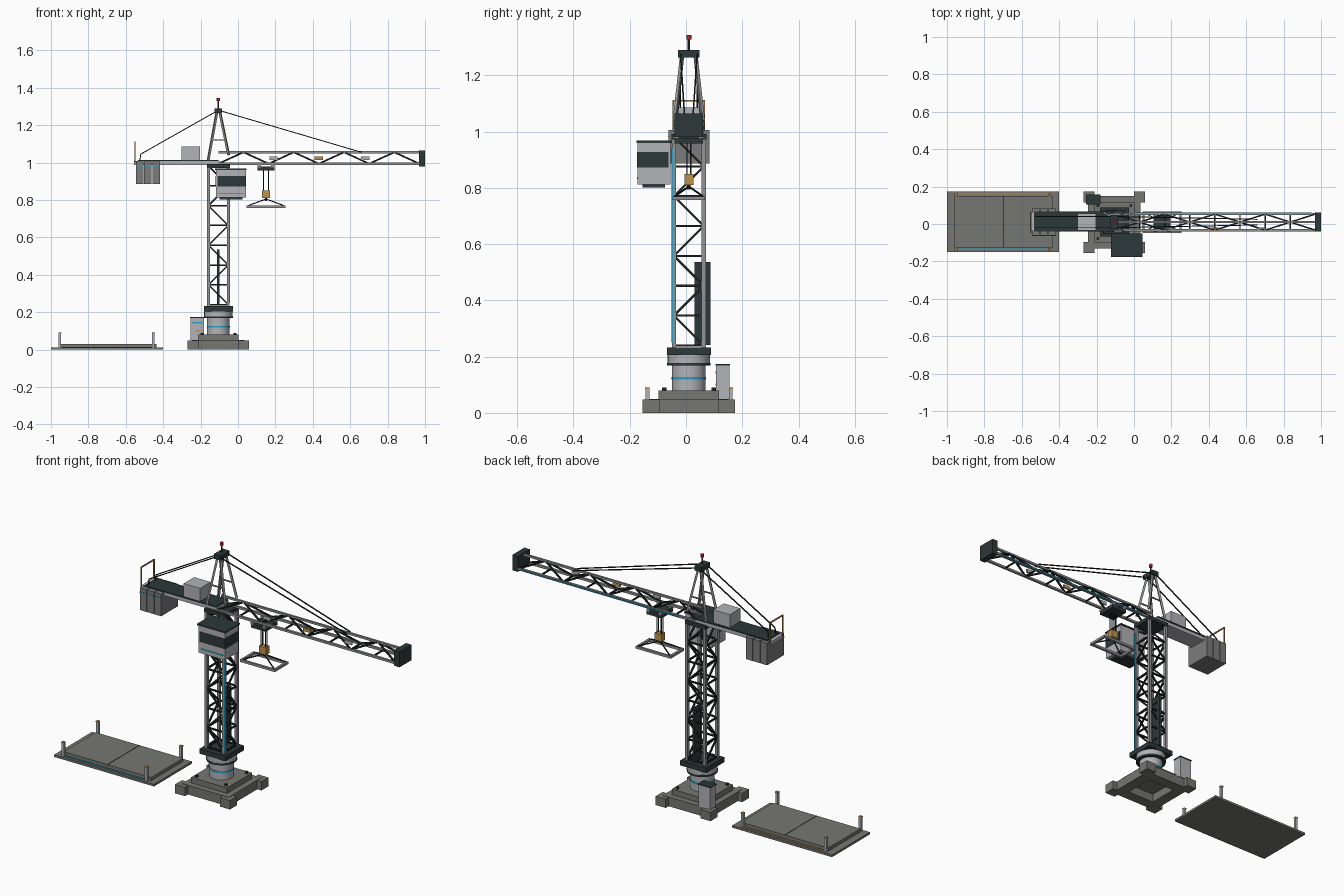
import bpy, bmesh, math
from mathutils import Vector, Matrix

if "Cube" in bpy.data.objects:
    bpy.data.objects.remove(bpy.data.objects["Cube"])

COLORS = {
    "concrete": (0.18, 0.18, 0.165), "weight_grey": (0.2, 0.2, 0.205),
    "pale_panel": (0.45, 0.455, 0.48), "steel": (0.29, 0.295, 0.3),
    "dark_green_grey": (0.026, 0.04, 0.04), "black_brace": (0.015, 0.018, 0.018),
    "cyan": (0.02, 0.36, 0.6), "amber": (0.52, 0.29, 0.08), "red": (0.45, 0.015, 0.03),
}
MATS = {}
for n, c in COLORS.items():
    MATS[n] = bpy.data.materials.new(n)
    MATS[n].diffuse_color = (*c, 1)

CX, CY = -0.105, 0.01          # crane axis


class Part:
    """Collects primitives of one colour into one object."""
    def __init__(self, name, mat):
        self.name, self.mat, self.bm = name, mat, bmesh.new()

    def box(self, x0, x1, y0, y1, z0, z1):
        m = Matrix.Translation(((x0 + x1) / 2, (y0 + y1) / 2, (z0 + z1) / 2))
        bmesh.ops.create_cube(self.bm, size=1, matrix=m @ Matrix.Diagonal((x1 - x0, y1 - y0, z1 - z0, 1)))
        return self

    def square(self, h, z0, z1, x=CX, y=CY):
        return self.box(x - h, x + h, y - h, y + h, z0, z1)

    def cyl(self, r, z0, z1, x=CX, y=CY, n=24):
        bmesh.ops.create_cone(self.bm, cap_ends=True, segments=n, radius1=r, radius2=r, depth=z1 - z0,
                              matrix=Matrix.Translation((x, y, (z0 + z1) / 2)))
        return self

    def bar(self, p, q, w):
        p, q = Vector(p), Vector(q)
        d = q - p
        m = Matrix.Translation((p + q) / 2) @ d.to_track_quat('Z', 'Y').to_matrix().to_4x4()
        bmesh.ops.create_cube(self.bm, size=1, matrix=m @ Matrix.Diagonal((w, w, d.length, 1)))
        return self

    def done(self, smooth=False):
        me = bpy.data.meshes.new(self.name)
        self.bm.to_mesh(me)
        self.bm.free()
        me.materials.append(MATS[self.mat])
        ob = bpy.data.objects.new(self.name, me)
        bpy.context.collection.objects.link(ob)
        if smooth:
            bpy.context.view_layer.objects.active = ob
            ob.select_set(True)
            bpy.ops.object.shade_smooth_by_angle(angle=math.radians(35))
            ob.select_set(False)


SIGNS = [(a, b) for a in (-1, 1) for b in (-1, 1)]

# Loading pad with corner posts and edge lines
Part("pad_slab", "concrete").box(-1, -0.4, -0.15, 0.175, 0, 0.012).done()
Part("pad_deck", "concrete").box(-0.96, -0.435, -0.125, 0.15, 0.012, 0.03).done()
Part("pad_seam", "dark_green_grey").box(-0.7, -0.695, -0.125, 0.15, 0.03, 0.031).done()
Part("pad_front_line", "cyan").box(-0.94, -0.46, -0.137, -0.131, 0.012, 0.015).done()
Part("pad_back_line", "amber").box(-0.94, -0.46, 0.157, 0.163, 0.012, 0.015).done()
posts, caps = Part("pad_posts", "pale_panel"), Part("pad_post_caps", "amber")
for sx, sy in SIGNS:
    x, y = -0.7025 + sx * 0.25, 0.0105 + sy * 0.148
    posts.square(0.007, 0.012, 0.085, x, y)
    caps.square(0.008, 0.085, 0.091, x, y)
posts.done()
caps.done()

# Foundation: open square frame, corner feet, stepped plinth and bolts
f = Part("foundation", "concrete")
f.box(CX - .14, CX + .14, CY - .14, CY - .08, 0, .05).box(CX - .14, CX + .14, CY + .08, CY + .14, 0, .05)
f.box(CX - .14, CX - .08, CY - .08, CY + .08, 0, .05).box(CX + .08, CX + .14, CY - .08, CY + .08, 0, .05)
bolts = Part("plinth_bolts", "dark_green_grey")
for sx, sy in SIGNS:
    f.square(0.03, 0, 0.048, CX + sx * 0.135, CY + sy * 0.135)
    bolts.cyl(0.008, 0.08, 0.09, CX + sx * 0.088, CY + sy * 0.088, 8)
f.square(0.108, 0.045, 0.08)
f.done()
bolts.done()

# Pedestal and turntable
Part("pedestal", "pale_panel").cyl(0.06, 0.08, 0.17).done(True)
Part("pedestal_band", "cyan").cyl(0.0615, 0.118, 0.127).done(True)
Part("lower_ring", "dark_green_grey").cyl(0.077, 0.168, 0.178).done(True)
Part("collar", "pale_panel").cyl(0.076, 0.178, 0.205).done(True)
Part("turntable", "dark_green_grey").square(0.078, 0.205, 0.232).done()

# Control cabinet beside the pedestal
Part("cabinet", "pale_panel").box(-0.253, -0.182, 0.107, 0.154, 0.05, 0.168).done()
Part("cabinet_roof", "dark_green_grey").box(-0.256, -0.179, 0.104, 0.157, 0.168, 0.173).done()
Part("cabinet_stripe", "cyan").box(-0.243, -0.192, 0.104, 0.107, 0.14, 0.148).done()
Part("cabinet_label", "amber").box(-0.228, -0.2, 0.104, 0.107, 0.098, 0.105).done()

# Lattice mast
legs, brace = Part("mast_legs", "steel"), Part("mast_bracing", "black_brace")
H, Z0, BAY = 0.053, 0.24, 0.106
for sx, sy in SIGNS:
    legs.square(0.0075, 0.23, 0.99, CX + sx * H, CY + sy * H)
for i in range(8):
    z = Z0 + i * BAY
    for s in (-1, 1):
        brace.bar((CX - H, CY + s * H, z), (CX + H, CY + s * H, z), 0.008)
        brace.bar((CX + s * H, CY - H, z), (CX + s * H, CY + H, z), 0.008)
        if i < 7:
            k = 1 if i % 2 else -1
            brace.bar((CX - k * H, CY + s * H, z), (CX + k * H, CY + s * H, z + BAY), 0.008)
            brace.bar((CX + s * H, CY - k * H, z), (CX + s * H, CY + k * H, z + BAY), 0.008)
legs.done()
brace.done()
Part("mast_cable", "cyan").box(CX + .058, CX + .062, CY - .061, CY - .057, 0.25, 0.94).done()
Part("ladder_panel", "dark_green_grey").box(CX - .006, CX + .006, 0.03, 0.087, 0.242, 0.536).done()
Part("slewing_plate", "dark_green_grey").square(0.062, 0.972, 0.992).done()

# Operator cab
Part("cab_body", "pale_panel").box(-0.117, 0.042, -0.172, -0.055, 0.812, 0.96).done()
Part("cab_roof", "dark_green_grey").box(-0.123, 0.046, -0.176, -0.05, 0.96, 0.968).done()
Part("cab_floor", "dark_green_grey").box(-0.1, 0.025, -0.155, -0.075, 0.802, 0.812).done()
w = Part("cab_windows", "dark_green_grey")
w.box(-0.11, 0.044, -0.174, -0.16, 0.873, 0.928).box(0.03, 0.044, -0.167, -0.063, 0.873, 0.928)
w.box(-0.119, -0.105, -0.167, -0.09, 0.873, 0.928).done()
Part("cab_stripe", "cyan").box(-0.105, 0.03, -0.174, -0.17, 0.832, 0.838).done()

# Counter jib, ballast, winch house and end rail
Part("counter_jib", "pale_panel").box(-0.555, -0.1, -0.036, 0.062, 0.988, 1.008).done()
Part("counter_jib_deck", "dark_green_grey").box(-0.535, -0.105, -0.04, 0.066, 1.008, 1.014).done()
b, line = Part("ballast_blocks", "weight_grey"), Part("ballast_stripe", "cyan")
for i in range(3):
    x = -0.546 + i * 0.044
    b.box(x, x + 0.04, -0.062, 0.084, 0.886, 1.006)
    line.box(x, x + 0.04, -0.064, -0.062, 0.98, 0.986)
b.done()
line.done()
Part("winch_house", "pale_panel").box(-0.302, -0.203, -0.035, 0.055, 1.014, 1.085).done()
rail = Part("end_rail", "amber")
for y in (-0.045, 0.065):
    rail.bar((-0.55, y, 1.0), (-0.55, y, 1.112), 0.006)
rail.bar((-0.55, -0.048, 1.11), (-0.55, 0.068, 1.11), 0.006).done()

# Apex frame, cap and beacon
a = Part("apex_legs", "steel")
for sx, sy in SIGNS:
    a.bar((CX + sx * 0.055, CY + sy * 0.05, 1.01 if sx < 0 else 1.04),
          (CX + sx * 0.008, CY + sy * 0.024, 1.27), 0.011)
for s in (-1, 1):
    a.bar((CX - 0.04, CY + s * 0.042, 1.12), (CX + 0.04, CY + s * 0.042, 1.12), 0.006)
a.done()
Part("apex_cap", "dark_green_grey").box(CX - .02, CX + .02, CY - .038, CY + .038, 1.264, 1.29).done()
Part("beacon_pole", "dark_green_grey").cyl(0.004, 1.29, 1.332, n=8).done()
Part("beacon", "red").cyl(0.009, 1.328, 1.344, n=12).done(True)

# Triangular lattice jib
JW, ZB, ZT, XE = 0.043, 0.994, 1.055, 0.97
ch, jb = Part("jib_chords", "steel"), Part("jib_bracing", "black_brace")
ch.bar((CX, CY, ZT), (XE, CY, ZT), 0.011)
STEP = (XE - CX) / 16
for s in (-1, 1):
    y = CY + s * JW
    ch.bar((CX, y, ZB), (XE, y, ZB), 0.012)
    for i in range(8):
        x = CX + 2 * i * STEP
        ends = ((x, y, ZB), (x + 2 * STEP, CY, ZT)) if i % 2 == 0 else ((x, CY, ZT), (x + 2 * STEP, y, ZB))
        jb.bar(*ends, 0.008)
for i in range(9):
    x = CX + 2 * i * STEP
    jb.bar((x, CY - JW, ZB), (x, CY + JW, ZB), 0.007)
ch.done()
jb.done()
Part("jib_light_strip", "cyan").box(0, 0.95, CY + JW + .006, CY + JW + .009, 0.99, 0.996).done()
Part("jib_tip", "dark_green_grey").box(0.967, 1.0, -0.041, 0.061, 0.98, 1.064).done()
for x, n, m in ((0.19, "inner", "pale_panel"), (0.432, "middle", "amber"), (0.68, "outer", "pale_panel")):
    Part("jib_plate_" + n, m).box(x - .022, x + .022, -0.026, -0.018, 1.014, 1.032).done()

# Tie cables
t = Part("tie_cables", "black_brace")
for s in (-1, 1):
    t.bar((CX, CY + s * 0.03, 1.28), (0.66, CY + s * 0.015, 1.055), 0.005)
    t.bar((CX, CY + s * 0.03, 1.28), (-0.52, CY + s * 0.03, 1.045), 0.005)
    t.bar((-0.52, CY + s * 0.03, 1.045), (-0.525, CY + s * 0.03, 1.01), 0.005)
t.done()

# Trolley, hoist ropes, hook block and lifting frame
TX = 0.15
Part("trolley", "dark_green_grey").box(TX - .045, TX + .045, CY - .05, CY + .05, 0.957, 0.978).done()
wheels = Part("trolley_wheels", "steel")
for sx, sy in SIGNS:
    wheels.square(0.009, 0.974, 0.989, TX + sx * 0.036, CY + sy * JW)
wheels.done()
ropes, fr = Part("hoist_ropes", "black_brace"), Part("lifting_frame", "steel")
for sx, sy in SIGNS:
    ropes.bar((TX + sx * 0.013, CY + sy * 0.007, 0.96), (TX + sx * 0.013, CY + sy * 0.007, 0.845), 0.004)
    ropes.bar((TX, CY, 0.805), (TX + sx * 0.095, CY + sy * 0.05, 0.77), 0.005)
for s in (-1, 1):
    fr.box(TX - .105, TX + .105, CY + s * .052 - .006, CY + s * .052 + .006, 0.757, 0.77)
    fr.box(TX + s * .099 - .006, TX + s * .099 + .006, CY - .046, CY + .046, 0.757, 0.77)
ropes.done()
fr.done()
Part("hook_block", "amber").box(TX - .021, TX + .021, CY - .016, CY + .016, 0.81, 0.85).done()
Part("hook_stem", "dark_green_grey").cyl(0.006, 0.795, 0.81, TX, CY, 8).done()

for m in bpy.data.materials:
    if m.users and not m.is_grease_pencil:
        m.use_nodes = True
        m.node_tree.nodes["Principled BSDF"].inputs["Base Color"].default_value = m.diffuse_color
